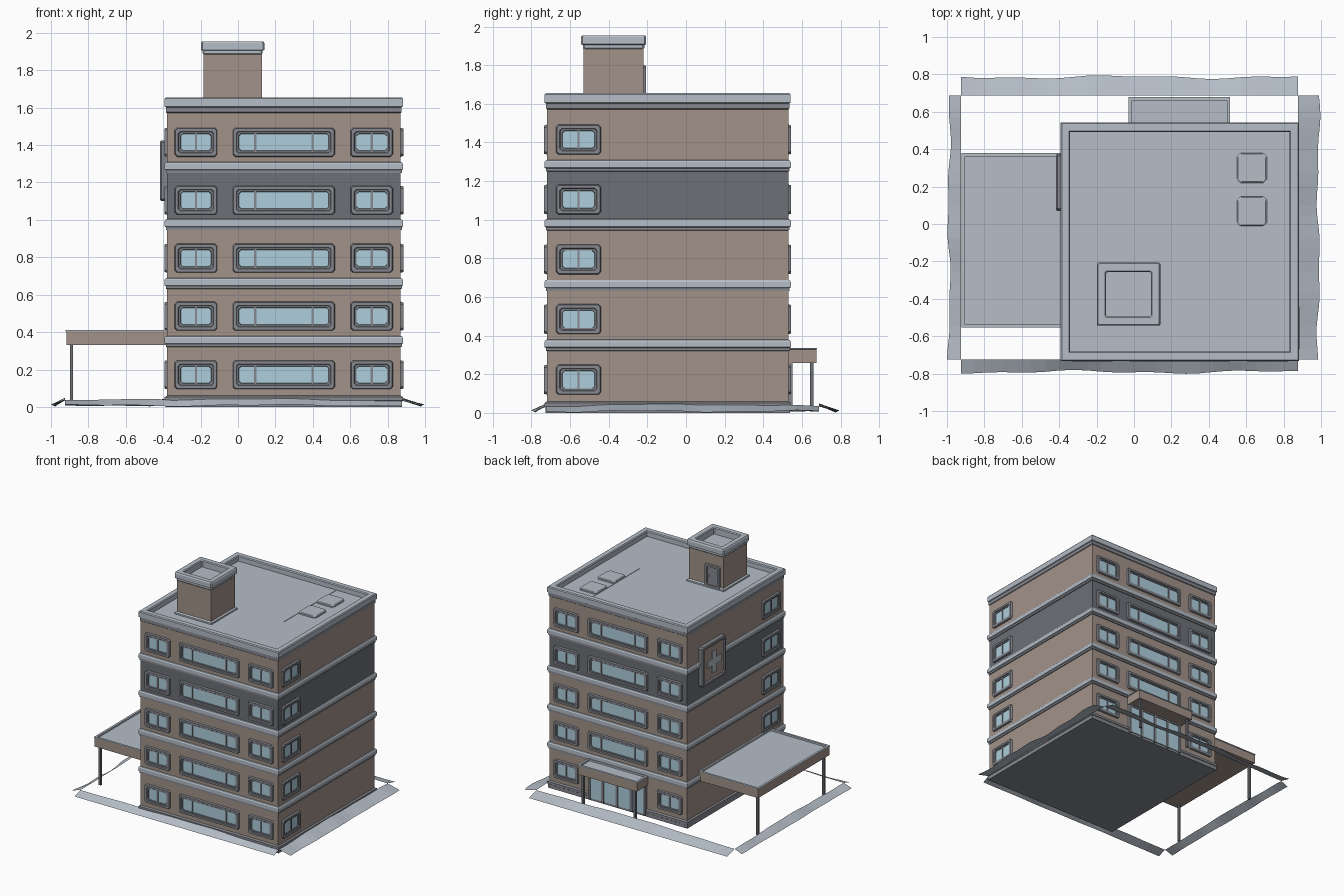
import bpy, math
from mathutils import Matrix

if "Cube" in bpy.data.objects:
    bpy.data.objects.remove(bpy.data.objects["Cube"])


def material(name, r, g, b):
    m = bpy.data.materials.new(name)
    m.diffuse_color = (r, g, b, 1)
    m.use_nodes = True
    m.node_tree.nodes["Principled BSDF"].inputs["Base Color"].default_value = m.diffuse_color
    return m


BROWN = material("brown_wall", 0.36, 0.29, 0.25)
DARK = material("charcoal", 0.15, 0.16, 0.18)
FRAME = material("dark_trim", 0.24, 0.25, 0.28)
SLATE = material("slate_grey", 0.46, 0.51, 0.57)
GLASS = material("window_blue", 0.42, 0.62, 0.72)


def mesh_object(name, verts, faces, mat, matrix=None):
    me = bpy.data.meshes.new(name)
    me.from_pydata(verts, [], faces)
    me.materials.append(mat)
    ob = bpy.data.objects.new(name, me)
    bpy.context.collection.objects.link(ob)
    if matrix:
        ob.matrix_world = matrix
    return ob


def loft(name, rect, profile, mat, chamfer=0, bottom=True, top=True, matrix=None):
    """Sweep a profile of (outward offset, height) around a rectangle."""
    verts, faces = [], []
    for off, z in profile:
        x0, x1, y0, y1 = rect[0] - off, rect[1] + off, rect[2] - off, rect[3] + off
        c = chamfer
        if c:
            ring = [(x0 + c, y0), (x1 - c, y0), (x1, y0 + c), (x1, y1 - c),
                    (x1 - c, y1), (x0 + c, y1), (x0, y1 - c), (x0, y0 + c)]
        else:
            ring = [(x0, y0), (x1, y0), (x1, y1), (x0, y1)]
        verts += [(x, y, z) for x, y in ring]
    n = len(ring)
    for k in range(len(profile) - 1):
        for i in range(n):
            j = (i + 1) % n
            faces.append((k * n + i, k * n + j, (k + 1) * n + j, (k + 1) * n + i))
    if bottom:
        faces.append(tuple(reversed(range(n))))
    if top:
        faces.append(tuple(range(len(verts) - n, len(verts))))
    return mesh_object(name, verts, faces, mat, matrix)


def box(name, rect, z0, z1, mat, matrix=None):
    return loft(name, rect, [(0, z0), (0, z1)], mat, matrix=matrix)


def wall_matrix(u, n, origin):
    """Local (across, up, outward) to world for one wall."""
    return Matrix(((u[0], 0, n[0], origin[0]), (u[1], 0, n[1], origin[1]),
                   (0, 1, 0, 0), (0, 0, 0, 1)))


BODY = (-0.38, 0.87, -0.72, 0.53)
CX = 0.245
FRONT = wall_matrix((1, 0), (0, -1), (CX, -0.72))
BACK = wall_matrix((-1, 0), (0, 1), (CX, 0.53))
RIGHT = wall_matrix((0, 1), (1, 0), (0.87, 0))
LEFT = wall_matrix((0, -1), (-1, 0), (-0.38, 0))

# Walls of the five floors and the bands between them
levels = [0.05, 0.35, 0.66, 0.975, 1.28, 1.58]
for i in range(5):
    loft("floor_wall", BODY, [(0, levels[i]), (0, levels[i + 1])],
         DARK if i == 3 else BROWN, bottom=False, top=False)
for z in levels[1:5]:
    loft("floor_band_lower", BODY, [(0, z - 0.03), (0.006, z - 0.028), (0.006, z - 0.014)],
         FRAME, bottom=False, top=False)
    loft("floor_band", BODY, [(0.006, z - 0.014), (0.013, z - 0.01), (0.013, z + 0.018),
                              (0.007, z + 0.027), (0, z + 0.029)], SLATE, bottom=False, top=False)
loft("plinth", BODY, [(0.008, 0), (0.008, 0.03), (0.012, 0.033), (0.012, 0.052), (0, 0.06)],
     FRAME, top=False)

# Cornice, parapet and roof deck
loft("cornice_lower", BODY, [(0, 1.572), (0.005, 1.576), (0.005, 1.602)], FRAME,
     bottom=False, top=False)
loft("parapet_and_roof", BODY, [(0.005, 1.602), (0.012, 1.606), (0.012, 1.648), (0.006, 1.655),
                                (-0.032, 1.655), (-0.038, 1.648), (-0.038, 1.61)],
     SLATE, bottom=False)


# Windows: stepped frame, glass and mullions
def window(matrix, u, z, w, h, mullions):
    rect = (u - w / 2, u + w / 2, z - h / 2, z + h / 2)
    loft("window_frame", rect, [(0, 0), (-0.004, 0.014), (-0.019, 0.014), (-0.023, 0.008),
                                (-0.031, 0.008), (-0.033, 0.001)], FRAME, 0.012,
         bottom=False, top=False, matrix=matrix)
    g = 0.03
    box("window_glass", (rect[0] + g, rect[1] - g, rect[2] + g, rect[3] - g), 0, 0.002,
        GLASS, matrix)
    for m in mullions:
        box("window_mullion", (u + m - 0.006, u + m + 0.006, rect[2] + g, rect[3] - g),
            0.001, 0.008, FRAME, matrix)


for i, z in enumerate((0.172, 0.485, 0.795, 1.105, 1.415)):
    for wall in (FRONT, BACK):
        for side in (-1, 1):
            window(wall, side * 0.47, z, 0.227, 0.155, [0])
        if not (wall is BACK and i == 0):
            window(wall, 0, z, 0.545, 0.155, [-0.153, 0.153])
    window(RIGHT, -0.557, z, 0.232, 0.155, [0])
    window(LEFT, 0.557, z, 0.232, 0.155, [0])

# Back entrance: glazed doors with frame, and porch roof on two posts
box("entrance_glass", (-0.24, 0.24, 0.02, 0.25), 0, 0.015, GLASS, BACK)
for u in (-0.25, -0.13, 0, 0.13, 0.25):
    box("entrance_post", (u - 0.01, u + 0.01, 0.01, 0.25), 0, 0.022, FRAME, BACK)
box("entrance_lintel", (-0.26, 0.26, 0.245, 0.265), 0, 0.022, FRAME, BACK)


def canopy(name, rect, z0, z1):
    loft(name + "_fascia", rect, [(0, z0), (0, z1 - 0.008)], BROWN, top=False)
    loft(name + "_roof", rect, [(0, z1 - 0.008), (0.004, z1 - 0.006), (0.004, z1),
                                (-0.014, z1), (-0.014, z1 - 0.014)], SLATE, bottom=False)


def post(name, x, y, z1):
    box(name, (x - 0.009, x + 0.009, y - 0.009, y + 0.009), 0.01, z1, DARK)


canopy("porch", (-0.025, 0.51, 0.53, 0.675), 0.258, 0.337)
for x in (0.005, 0.48):
    post("porch_post", x, 0.65, 0.26)

# Side canopy for vehicles
canopy("side_canopy", (-0.918, -0.38, -0.55, 0.375), 0.33, 0.41)
for y in (-0.515, 0.34):
    post("side_canopy_post", -0.89, y, 0.332)

# Stair house on the roof, with door and hollow cap
HUT = (-0.185, 0.127, -0.53, -0.22)
loft("stair_house_wall", HUT, [(0, 1.61), (0, 1.91)], BROWN, bottom=False, top=False)
loft("stair_house_skirt", HUT, [(0.012, 1.61), (0.012, 1.622), (0, 1.63)], SLATE,
     bottom=False, top=False)
loft("stair_house_cap", HUT, [(0, 1.885), (0.004, 1.89), (0.004, 1.905), (0.014, 1.909),
                              (0.014, 1.945), (0.008, 1.955), (-0.03, 1.955), (-0.036, 1.948),
                              (-0.036, 1.90)], SLATE, 0.008, bottom=False)
HUT_BACK = wall_matrix((-1, 0), (0, 1), (-0.03, -0.22))
loft("roof_door_frame", (-0.01, 0.13, 1.61, 1.80), [(0, 0), (-0.003, 0.013), (-0.02, 0.013),
                                                    (-0.022, 0.004)], FRAME, 0.008,
     bottom=False, matrix=HUT_BACK)
box("roof_door_handle", (0.02, 0.028, 1.69, 1.71), 0.004, 0.011, SLATE, HUT_BACK)

# Roof hatches and cable run
for y in (0.30, 0.068):
    loft("roof_hatch", (0.55, 0.71, y - 0.08, y + 0.08),
         [(0, 1.609), (0, 1.62), (-0.006, 1.625)], SLATE, 0.018, bottom=False)
box("roof_cable", (0.549, 0.553, -0.19, 0.49), 1.609, 1.613, SLATE)

# Wall sign with a raised cross
loft("sign_board", (-0.375, -0.07, 1.10, 1.425), [(0, 0), (0, 0.03), (-0.006, 0.036),
                                                  (-0.02, 0.036), (-0.026, 0.026)],
     FRAME, 0.012, matrix=LEFT)
loft("sign_panel", (-0.345, -0.1, 1.13, 1.395), [(0, 0.026), (0, 0.028)], BROWN,
     bottom=False, matrix=LEFT)
for name, r in (("sign_cross_upright", (-0.25, -0.195, 1.175, 1.35)),
                ("sign_cross_arm", (-0.31, -0.25, 1.235, 1.29)),
                ("sign_cross_arm", (-0.195, -0.135, 1.235, 1.29))):
    box(name, r, 0.026, 0.036, SLATE, LEFT)


# Uneven sloping ground strips around the plot
def ground_strip(name, start, end, out, width, seed, n=24):
    verts, faces = [], []
    for i in range(n + 1):
        t = i / n
        x, y = (start[k] + (end[k] - start[k]) * t for k in (0, 1))
        wob = math.sin(t * 11 + seed) * 0.6 + math.sin(t * 27 + 2 * seed) * 0.4
        w = width + 0.011 * wob
        verts.append((x, y, 0.034 + 0.012 * math.sin(math.pi * t) + 0.004 * wob))
        verts.append((x + out[0] * w, y + out[1] * w, 0.008 + 0.006 * wob))
        if i:
            faces.append((2 * i - 2, 2 * i - 1, 2 * i + 1, 2 * i))
    mesh_object(name, verts, faces, SLATE)


ground_strip("front_ground", (-0.925, -0.725), (0.878, -0.725), (0, -1), 0.066, 1)
ground_strip("back_ground", (0.878, 0.688), (-0.925, 0.688), (0, 1), 0.098, 2)
ground_strip("left_ground", (-0.925, 0.688), (-0.925, -0.725), (-1, 0), 0.064, 3)
ground_strip("right_ground", (0.878, -0.725), (0.878, 0.688), (1, 0), 0.108, 4)
